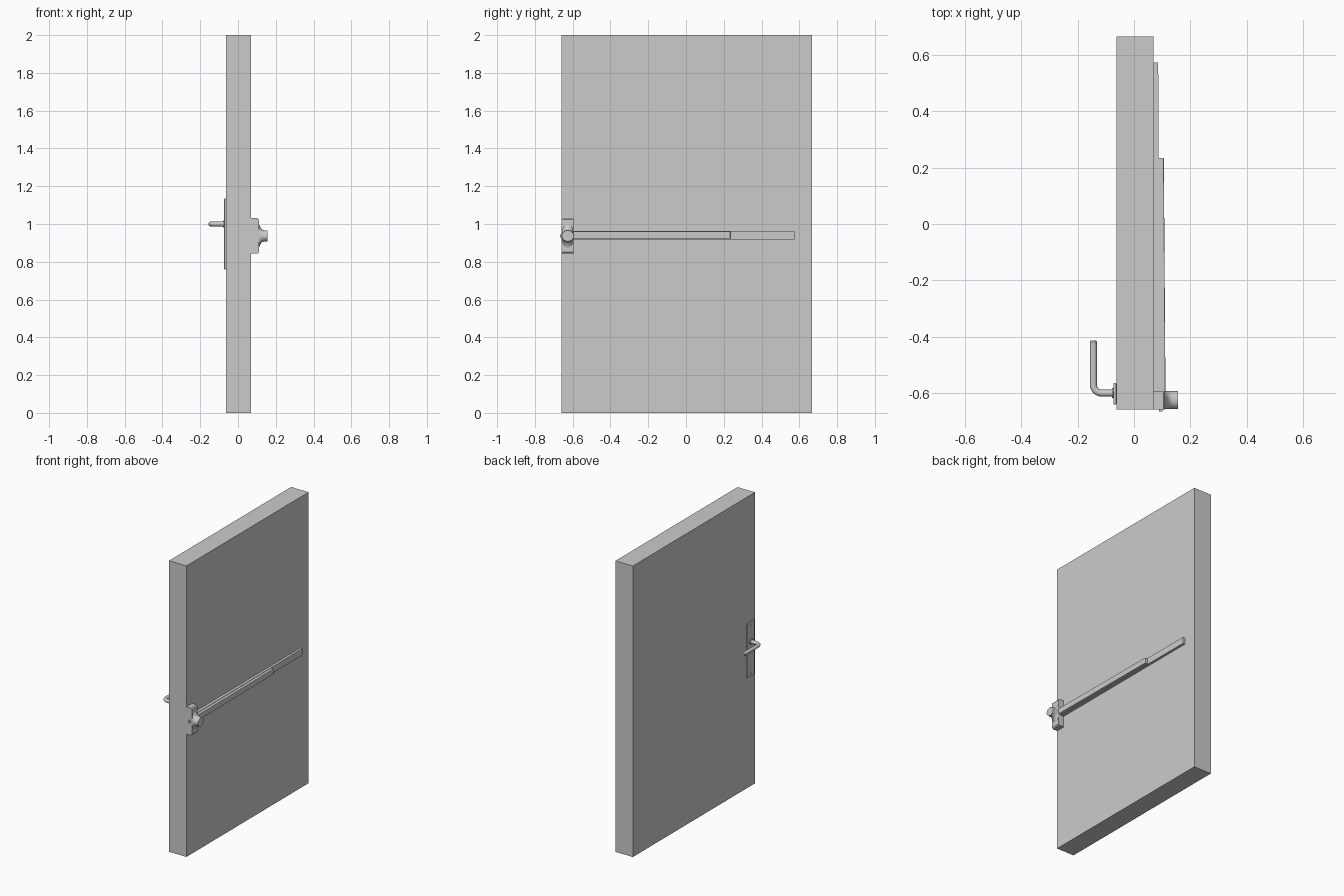
import bpy, bmesh, math
from mathutils import Vector

if "Cube" in bpy.data.objects:
    bpy.data.objects.remove(bpy.data.objects["Cube"])

# One plain grey for everything
grey = bpy.data.materials.new("plain grey")
grey.use_nodes = True
GREY = (0.6, 0.6, 0.6, 1)
grey.diffuse_color = GREY
grey.node_tree.nodes["Principled BSDF"].inputs["Base Color"].default_value = GREY


def finish(name, bm, smooth=False):
    bmesh.ops.recalc_face_normals(bm, faces=bm.faces)
    mesh = bpy.data.meshes.new(name)
    bm.to_mesh(mesh)
    bm.free()
    mesh.materials.append(grey)
    obj = bpy.data.objects.new(name, mesh)
    bpy.context.collection.objects.link(obj)
    if smooth:
        bpy.ops.object.select_all(action="DESELECT")
        obj.select_set(True)
        bpy.context.view_layer.objects.active = obj
        bpy.ops.object.shade_smooth_by_angle(angle=math.radians(35))
    return obj


def prism(name, outline, direction):
    """Extrude a flat outline along a vector."""
    bm = bmesh.new()
    face = bm.faces.new([bm.verts.new(p) for p in outline])
    new = bmesh.ops.extrude_face_region(bm, geom=[face])["geom"]
    moved = [g for g in new if isinstance(g, bmesh.types.BMVert)]
    bmesh.ops.translate(bm, verts=moved, vec=direction)
    return finish(name, bm)


def box(name, x, y, z):
    outline = [(x[0], y[0], z[0]), (x[1], y[0], z[0]), (x[1], y[1], z[0]), (x[0], y[1], z[0])]
    return prism(name, outline, (0, 0, z[1] - z[0]))


def loft(name, rings):
    """Skin a list of equal rings and cap both ends."""
    bm = bmesh.new()
    rows = [[bm.verts.new(p) for p in ring] for ring in rings]
    n = len(rows[0])
    for a, b in zip(rows, rows[1:]):
        for i in range(n):
            j = (i + 1) % n
            bm.faces.new((a[i], a[j], b[j], b[i]))
    bm.faces.new(rows[0])
    bm.faces.new(rows[-1])
    return finish(name, bm, True)


def ellipse(centre, u, v, n=24):
    steps = [math.tau * i / n for i in range(n)]
    return [Vector(centre) + Vector(u) * math.cos(t) + Vector(v) * math.sin(t) for t in steps]


def x_disc(name, x0, x1, y, z, r):
    return loft(name, [ellipse((x, y, z), (0, r, 0), (0, 0, r)) for x in (x0, x1)])


def bevel(obj, width):
    mod = obj.modifiers.new("soft edges", "BEVEL")
    mod.width = width
    mod.segments = 2


# Door slab
X0, X1 = -0.063, 0.07
box("door_slab", (X0, X1), (-0.66, 0.667), (0, 2))

# Exit bar: tapered rail with a raised push pad
BAR_Z = 0.941
rail = [(X1, -0.6, 0.919), (0.092, -0.6, 0.919), (0.086, 0.575, 0.919), (X1, 0.575, 0.919)]
prism("bar_rail", rail, (0, 0, 0.045))
pad = [(0.085, -0.6, 0.922), (0.112, -0.6, 0.922), (0.106, 0.235, 0.922), (0.085, 0.235, 0.922)]
bevel(prism("push_pad", pad, (0, 0, 0.039)), 0.003)

# Latch case: chamfered block with a flared nose
MID = 0.937
half = [(X1, 0.094), (0.104, 0.094), (0.111, 0.086)]
side = half + [(x, -h) for x, h in reversed(half)]
prism("latch_case", [(x, -0.66, MID + h) for x, h in side], (0, 0.064, 0))
flare = [(0.108, 0.07), (0.113, 0.057), (0.119, 0.044), (0.127, 0.034), (0.137, 0.03), (0.156, 0.029)]
loft("latch_nose", [ellipse((x, -0.626, MID), (0, 0.032, 0), (0, 0, h)) for x, h in flare])
box("latch_bolt", (0.088, 0.102), (-0.667, -0.65), (MID - 0.008, MID + 0.008))

# Lever plate on the other side, with a screw near each end
plate = box("lever_plate", (-0.073, X0), (-0.642, -0.565), (0.76, 1.135))
bevel(plate, 0.003)
for label, z in (("lower", 0.785), ("upper", 1.11)):
    x_disc(label + "_plate_screw", -0.075, -0.07, -0.603, z, 0.008)

# Lever handle: a round rod bent towards the back
R, BEND = 0.0125, 0.03
LY, LX, LZ = -0.601, -0.1445, 1.0
path = [(X0, LY, 0)]
for i in range(9):
    a = math.pi / 2 * i / 8
    path.append((LX + BEND * (1 - math.sin(a)), LY + BEND * (1 - math.cos(a)), a))
path.append((LX, -0.419, math.pi / 2))
rings = [ellipse((x, y, LZ), (R * math.sin(a), R * math.cos(a), 0), (0, 0, R), 16)
         for x, y, a in path]
rings.append(ellipse((LX, -0.415, LZ), (R * 0.75, 0, 0), (0, 0, R * 0.75), 16))
loft("lever_handle", rings)
x_disc("lever_collar", -0.079, -0.07, LY, LZ, 0.018)
